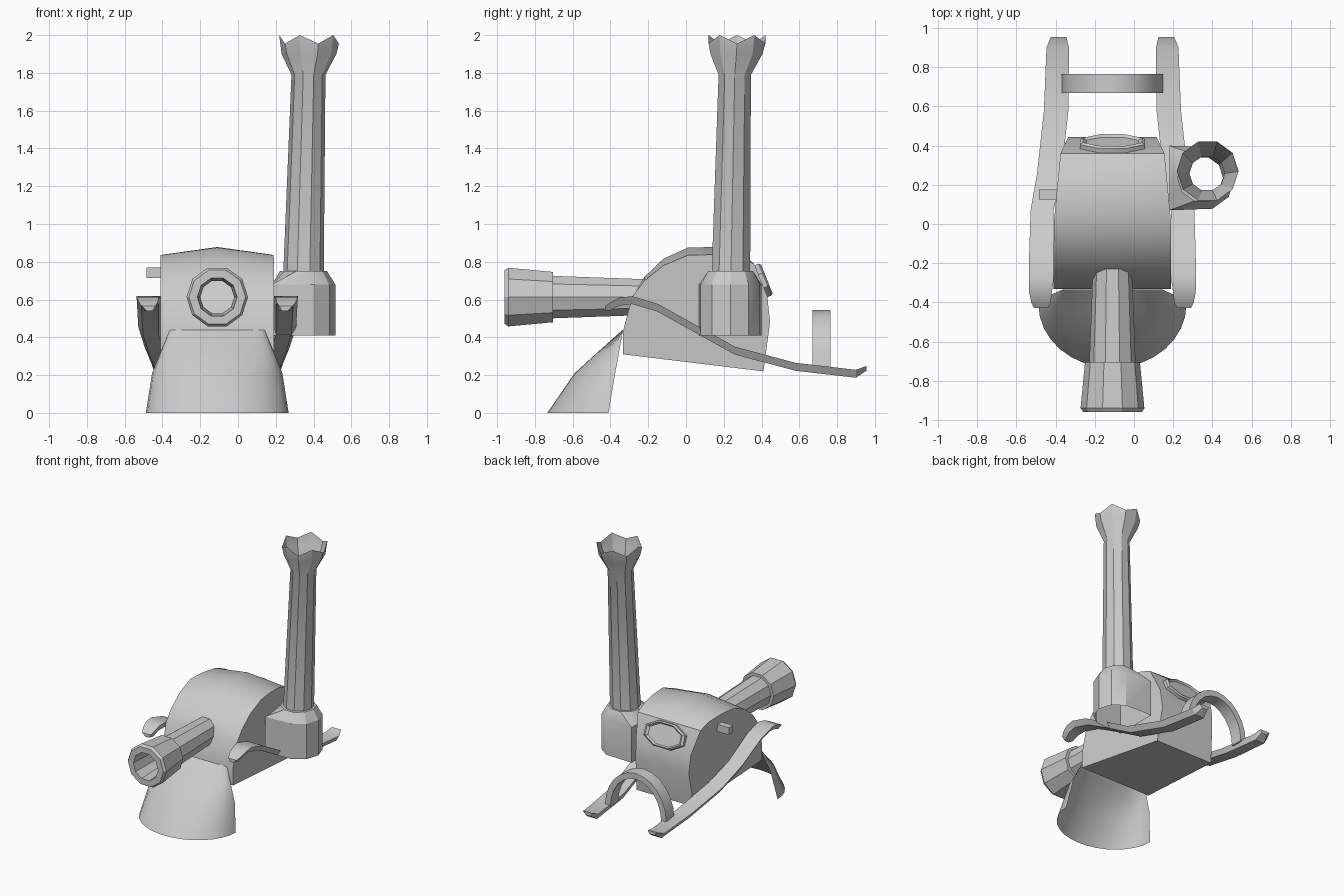
import bpy, bmesh, math
from mathutils import Vector, Matrix

if "Cube" in bpy.data.objects:
    bpy.data.objects.remove(bpy.data.objects["Cube"])

CX = -0.11  # symmetry plane of the main body
grey = bpy.data.materials.new("plain_grey")
grey.diffuse_color = (0.6, 0.6, 0.6, 1)
grey.use_nodes = True
grey.node_tree.nodes["Principled BSDF"].inputs["Base Color"].default_value = grey.diffuse_color


def finish(name, bm, angle=30):
    bmesh.ops.remove_doubles(bm, verts=bm.verts, dist=0.0005)
    bmesh.ops.recalc_face_normals(bm, faces=bm.faces)
    me = bpy.data.meshes.new(name)
    bm.to_mesh(me)
    bm.free()
    me.materials.append(grey)
    for p in me.polygons:
        p.use_smooth = True
    me.set_sharp_from_angle(angle=math.radians(angle))
    ob = bpy.data.objects.new(name, me)
    bpy.context.collection.objects.link(ob)
    return ob


def loft(name, rows, closed=True, caps=False, angle=30):
    bm = bmesh.new()
    vs = [[bm.verts.new(p) for p in r] for r in rows]
    n = len(rows[0])
    for a, b in zip(vs, vs[1:]):
        for i in range(n if closed else n - 1):
            j = (i + 1) % n
            bm.faces.new((a[i], a[j], b[j], b[i]))
    if caps:
        bm.faces.new(vs[0])
        bm.faces.new(vs[-1])
    return finish(name, bm, angle)


def box(name, x0, x1, y0, y1, z0, z1):
    loft(name, [[(x0, y0, z), (x1, y0, z), (x1, y1, z), (x0, y1, z)] for z in (z0, z1)], caps=True)


# Main body: side profile with a raised centre ridge
prof = [(-.333, .31), (-.333, .434), (-.285, .615), (-.22, .70), (-.12, .78), (.01, .835),
        (.14, .838), (.27, .825), (.36, .79), (.43, .62), (.445, .48), (.41, .22)]


def half_width(y):
    if y < 0:
        return .30
    return .30 - .035 * y / .365 if y < .365 else .265 - .04 * (y - .365) / .08


bm = bmesh.new()
cols = []
for t in (-1, 0, 1):
    col = []
    for y, z in prof:
        up = .04 * max(0, min(1, (z - .6) / .2)) if t == 0 and y < .3 else 0
        col.append(bm.verts.new((CX + t * half_width(y), y, z + up)))
    cols.append(col)
n = len(prof)
for a, b in zip(cols, cols[1:]):
    for i in range(n):
        bm.faces.new((a[i], a[(i + 1) % n], b[(i + 1) % n], b[i]))
bm.faces.new(cols[0])
bm.faces.new(cols[2])
finish("body", bm, 35)

# Oval hatch on the back of the body, with an inset centre
rows = []
for s, d in ((1, -.03), (1, .015), (.9, .025), (.8, .012)):
    rows.append([])
    for i in range(8):
        a = math.radians(22.5 + 45 * i)
        u, v = .18 * s * math.cos(a), .098 * s * math.sin(a)
        rows[-1].append((CX + u, .405 - .37 * v + .93 * d, .70 + .93 * v + .37 * d))
loft("back_hatch", rows, caps=True)

# Small peg on the left side
box("side_peg", -.485, -.38, .125, .175, .715, .77)


# Front barrel with thick muzzle
def ring(r):
    return [(r * math.cos(math.radians(36 * i)), r * math.sin(math.radians(36 * i))) for i in range(10)]


barrel = [(-.23, .10), (-.704, .118), (-.704, .14), (-.94, .163), (-.96, .15), (-.96, .105), (-.72, .09)]
loft("front_barrel", [[(CX + u, y, .613 + v) for u, v in ring(r)] for y, r in barrel])

# Chimney: D-shaped socket merging into a leaning pipe with a notched flare
rows = []
for z in (.41, .68):
    row = []
    for i, (u, v) in enumerate(ring(.165)):
        x, y = .35 + u, .235 + v
        if 3 <= i <= 7:
            x = .18
            y = .235 + (.165, .09, 0, -.09, -.165)[i - 3]
        row.append((x, y, z))
    rows.append(row)
for z, r, x, y in ((.75, .125, .347, .236), (.75, .107, .347, .238), (1.79, .09, .373, .258),
                   (1.90, .145, .376, .267)):
    rows.append([(x + u, y + v, z) for u, v in ring(r)])
rows.append([(.376 + u, .27 + v, 1.955 + .045 * (i % 2)) for i, (u, v) in enumerate(ring(.158))])
loft("chimney", rows)

# Curved side arms: y, top z, outer and inner distance from the symmetry plane
arm = [(-.43, .565, .40, .33), (-.40, .585, .415, .315), (-.35, .61, .425, .31), (-.285, .618, .427, .30),
       (-.15, .578, .425, .30), (.07, .455, .418, .30), (.26, .35, .385, .26), (.58, .265, .35, .225),
       (.90, .228, .337, .222), (.955, .248, .315, .235)]
for side, name in ((-1, "left_arm"), (1, "right_arm")):
    rows = []
    for i, (y, z, o, k) in enumerate(arm):
        t = .025 if i in (0, 9) else .042
        rows.append([(CX + side * o, y, z), (CX + side * k, y, z),
                     (CX + side * (k + .012), y, z - t), (CX + side * (o - .025), y, z - t)])
    loft(name, rows, caps=True)

# Hoop between the arms
rows = []
for i in range(13):
    a = math.pi * i / 12
    c, s = math.cos(a), math.sin(a)
    rows.append([(CX + r * c, y, .235 + h * s)
                 for r, h, y in ((.26, .31, .67), (.26, .31, .765), (.215, .265, .765), (.215, .265, .67))])
loft("rear_hoop", rows, caps=True)

# Curved front apron: z, side half width, side y, front y
rows = []
for z, w, ys, yf in ((0, .378, -.41, -.735), (.21, .345, -.375, -.59), (.32, .30, -.355, -.47),
                     (.44, .25, -.333, -.335)):
    rows.append([(CX - w * math.cos(math.pi * i / 16), ys + (yf - ys) * math.sin(math.pi * i / 16), z)
                 for i in range(17)])
loft("front_apron", rows, closed=False, angle=40)
